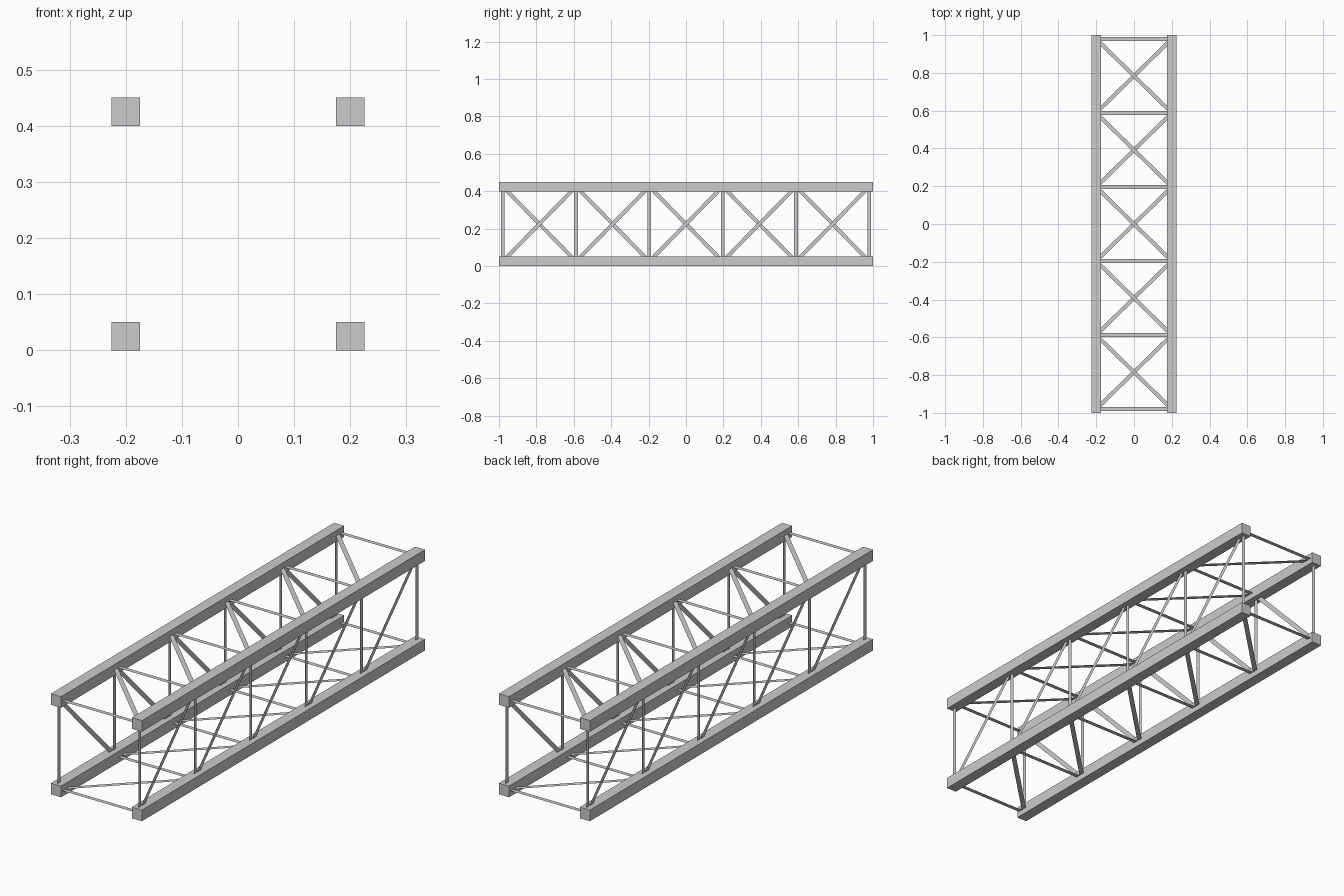
import bpy
from mathutils import Vector

if "Cube" in bpy.data.objects:
    bpy.data.objects.remove(bpy.data.objects["Cube"])

HALF = 0.2            # chord centre offset in x
LOW, HIGH = 0.025, 0.425
CHORD = 0.05
STRIP = 0.02
NODES = [-0.98 + 0.392 * i for i in range(6)]


def add_mesh(name, verts, faces):
    mesh = bpy.data.meshes.new(name)
    mesh.from_pydata(verts, [], faces)
    mesh.update()
    obj = bpy.data.objects.new(name, mesh)
    bpy.context.collection.objects.link(obj)
    return obj


def add_strips(name, lines, normal):
    """Flat braces of constant width lying in the plane of the given normal."""
    verts, faces = [], []
    for a, b in lines:
        a, b = Vector(a), Vector(b)
        side = (b - a).normalized().cross(Vector(normal)) * STRIP / 2
        n = len(verts)
        verts += [a - side, a + side, b + side, b - side]
        faces.append((n, n + 1, n + 2, n + 3))
    return add_mesh(name, verts, faces)


# Four long square chords
for side, x in (("left", -HALF), ("right", HALF)):
    for level, z in (("lower", LOW), ("upper", HIGH)):
        bpy.ops.mesh.primitive_cube_add(size=1, location=(x, 0, z))
        chord = bpy.context.object
        chord.name = f"{side}_{level}_chord"
        chord.scale = (CHORD, 2, CHORD)
        bpy.ops.object.transform_apply(location=False, rotation=False, scale=True)

bays = list(zip(NODES, NODES[1:]))

# Side braces: uprights and one diagonal per bay, opposite lean on each side
for side, x, z0, z1 in (("left", -HALF, HIGH, LOW), ("right", HALF, LOW, HIGH)):
    add_strips(f"{side}_uprights",
               [((x, y, LOW), (x, y, HIGH)) for y in NODES], (1, 0, 0))
    add_strips(f"{side}_diagonals",
               [((x, a, z0), (x, b, z1)) for a, b in bays], (1, 0, 0))

# Top and bottom braces: cross bars and one diagonal per bay
for level, z, x0 in (("lower", LOW, -HALF), ("upper", HIGH, HALF)):
    add_strips(f"{level}_cross_bars",
               [((-HALF, y, z), (HALF, y, z)) for y in NODES], (0, 0, 1))
    add_strips(f"{level}_diagonals",
               [((x0, a, z), (-x0, b, z)) for a, b in bays], (0, 0, 1))
